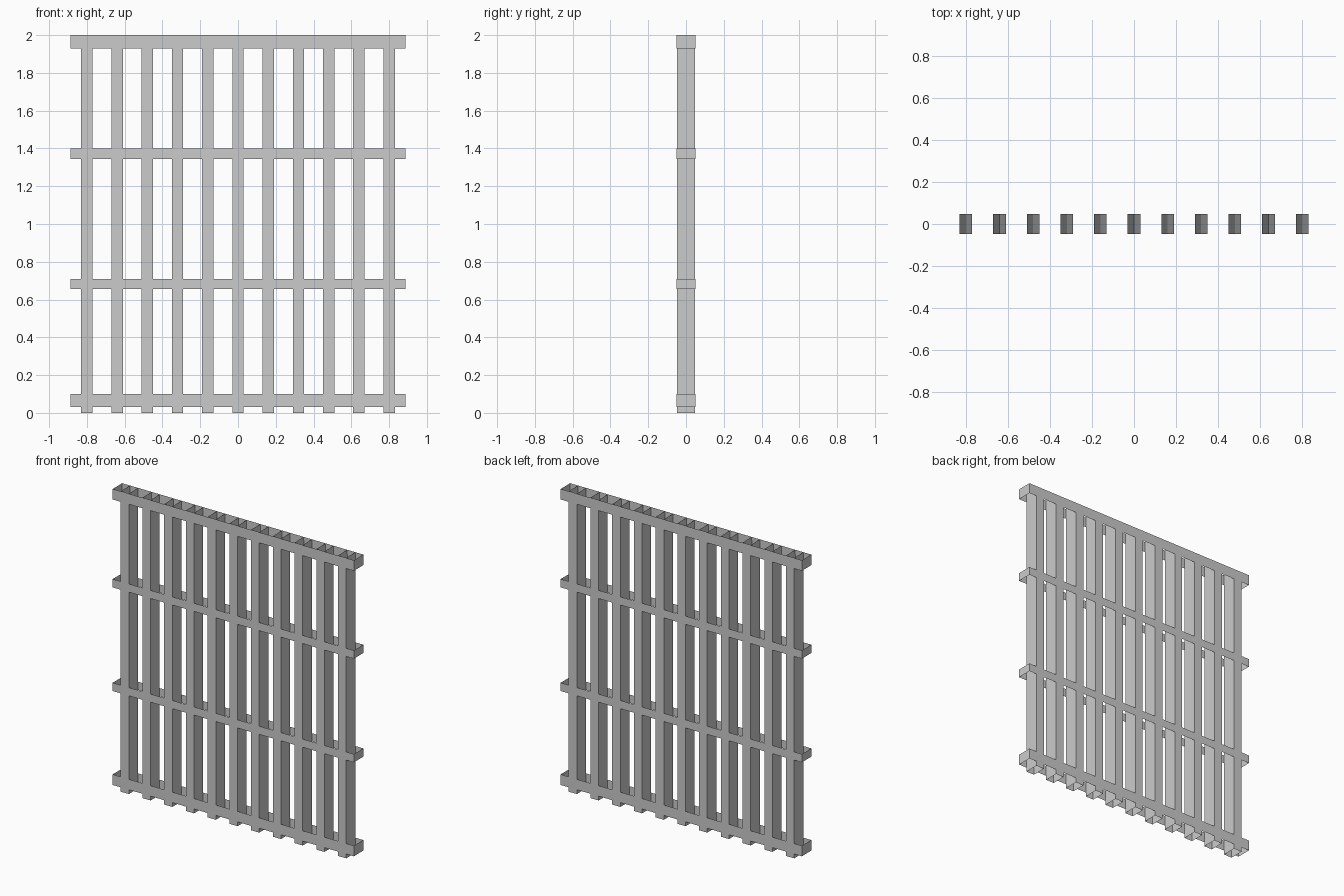
import bpy, bmesh

if "Cube" in bpy.data.objects:
    bpy.data.objects.remove(bpy.data.objects["Cube"])

RAIL_HALF_X, RAIL_HALF_Y = 0.888, 0.05
BAR_HALF_X, BAR_HALF_Y = 0.03, 0.048


def open_tube(bm, hx, hy, z0, z1):
    """Four upright walls with no top or bottom."""
    corners = [(-hx, -hy), (hx, -hy), (hx, hy), (-hx, hy)]
    low = [bm.verts.new((x, y, z0)) for x, y in corners]
    high = [bm.verts.new((x, y, z1)) for x, y in corners]
    for i in range(4):
        j = (i + 1) % 4
        bm.faces.new((low[i], low[j], high[j], high[i]))
    return high


def finish(bm, name):
    mesh = bpy.data.meshes.new(name)
    bm.to_mesh(mesh)
    bm.free()
    return mesh


def place(mesh, name, x=0.0):
    obj = bpy.data.objects.new(name, mesh)
    obj.location.x = x
    bpy.context.collection.objects.link(obj)


# Horizontal rails: hollow bands, open above and below
rails = {
    "bottom_rail": (0.03, 0.10),
    "lower_rail": (0.655, 0.71),
    "upper_rail": (1.345, 1.40),
    "top_rail": (1.93, 2.0),
}
for name, (z0, z1) in rails.items():
    bm = bmesh.new()
    open_tube(bm, RAIL_HALF_X, RAIL_HALF_Y, z0, z1)
    place(finish(bm, name), name)

# Vertical bar: open-ended, closed inside by a steep V fold
bm = bmesh.new()
a, b, c, d = open_tube(bm, BAR_HALF_X, BAR_HALF_Y, 0.0, 2.0)
front = bm.verts.new((0, -BAR_HALF_Y, 1.0))
back = bm.verts.new((0, BAR_HALF_Y, 1.0))
bm.faces.new((a, front, back, d))
bm.faces.new((front, b, c, back))
bar_mesh = finish(bm, "bar")

# Row of eleven bars
for i in range(11):
    place(bar_mesh, f"vertical_bar_{i + 1}", (i - 5) * 0.16)
